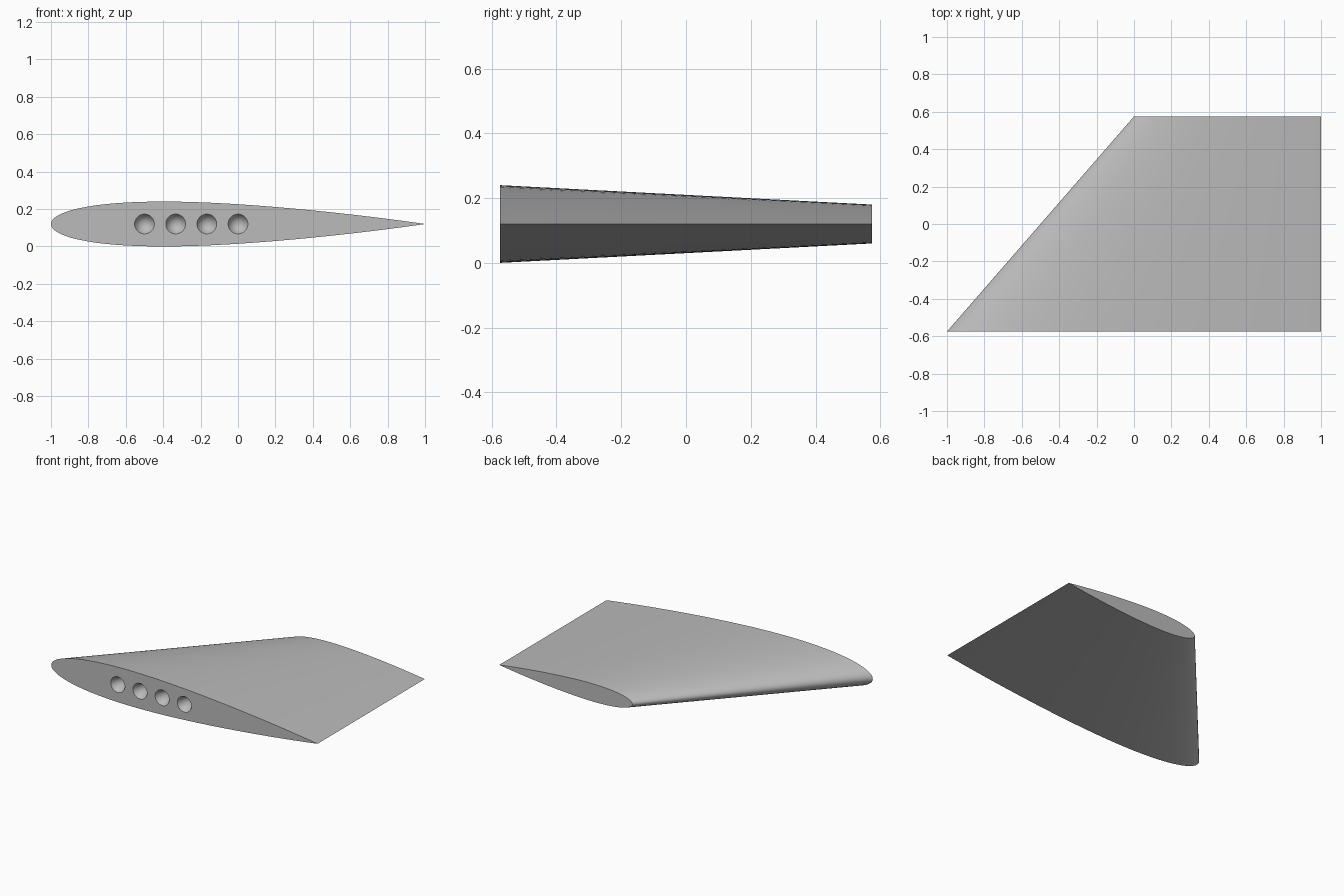
import bpy, bmesh, math

if "Cube" in bpy.data.objects:
    bpy.data.objects.remove(bpy.data.objects["Cube"])

HALF_SPAN, MID_Z, TRAILING_X = 0.575, 0.12, 1.0
ROOT_CHORD, TIP_CHORD = 2.0, 1.0
STEPS = 40

# Plain grey for the whole wing
grey = bpy.data.materials.new("wing_grey")
grey.use_nodes = True
colour = (0.5, 0.5, 0.5, 1)
grey.diffuse_color = colour
grey.node_tree.nodes["Principled BSDF"].inputs["Base Color"].default_value = colour


def half_thickness(t):
    """Symmetric aerofoil, 12 % thick, for a chord of 1."""
    return 0.6 * (0.2969 * math.sqrt(t) - 0.126 * t - 0.3516 * t**2
                  + 0.2843 * t**3 - 0.1036 * t**4)


def section(bm, chord, y):
    """One closed aerofoil ring, from the trailing edge over the top and back."""
    ring = []
    for i in range(2 * STEPS):
        angle = math.pi * i / STEPS
        t = (1 + math.cos(angle)) / 2
        side = 1 if i <= STEPS else -1
        z = 0 if i in (0, STEPS) else side * half_thickness(t) * chord
        ring.append(bm.verts.new((TRAILING_X - chord * (1 - t), y, MID_Z + z)))
    return ring


# Tapered wing with a straight trailing edge and a swept leading edge
bm = bmesh.new()
root = section(bm, ROOT_CHORD, -HALF_SPAN)
tip = section(bm, TIP_CHORD, HALF_SPAN)
for i in range(len(root)):
    j = (i + 1) % len(root)
    bm.faces.new((root[i], root[j], tip[j], tip[i]))
bm.faces.new(root)
bm.faces.new(tip)
bmesh.ops.recalc_face_normals(bm, faces=bm.faces)
mesh = bpy.data.meshes.new("wing")
bm.to_mesh(mesh)
bm.free()
wing = bpy.data.objects.new("wing", mesh)
bpy.context.collection.objects.link(wing)
mesh.materials.append(grey)

# Four conical sockets cut into the root face
RADIUS, DEPTH, LIP = 0.053, 0.1, 0.01
for k in range(4):
    bpy.ops.mesh.primitive_cone_add(
        vertices=32, radius1=RADIUS * (1 + LIP / DEPTH), radius2=0, depth=DEPTH + LIP,
        location=(-0.5 + k / 6, -HALF_SPAN + (DEPTH - LIP) / 2, MID_Z),
        rotation=(-math.pi / 2, 0, 0))
    cutter = bpy.context.object
    cutter.name = "socket_cutter"
    cutter.hide_render = True
    cutter.data.materials.append(grey)
    bpy.context.view_layer.objects.active = wing
    cut = wing.modifiers.new("socket", "BOOLEAN")
    cut.operation, cut.solver, cut.object = "DIFFERENCE", "EXACT", cutter
    bpy.ops.object.modifier_apply(modifier=cut.name)
    bpy.data.objects.remove(cutter)

# Smooth skin with crisp root, tip and trailing edges
bpy.ops.object.select_all(action="DESELECT")
wing.select_set(True)
bpy.context.view_layer.objects.active = wing
bpy.ops.object.shade_smooth_by_angle(angle=math.radians(30))
